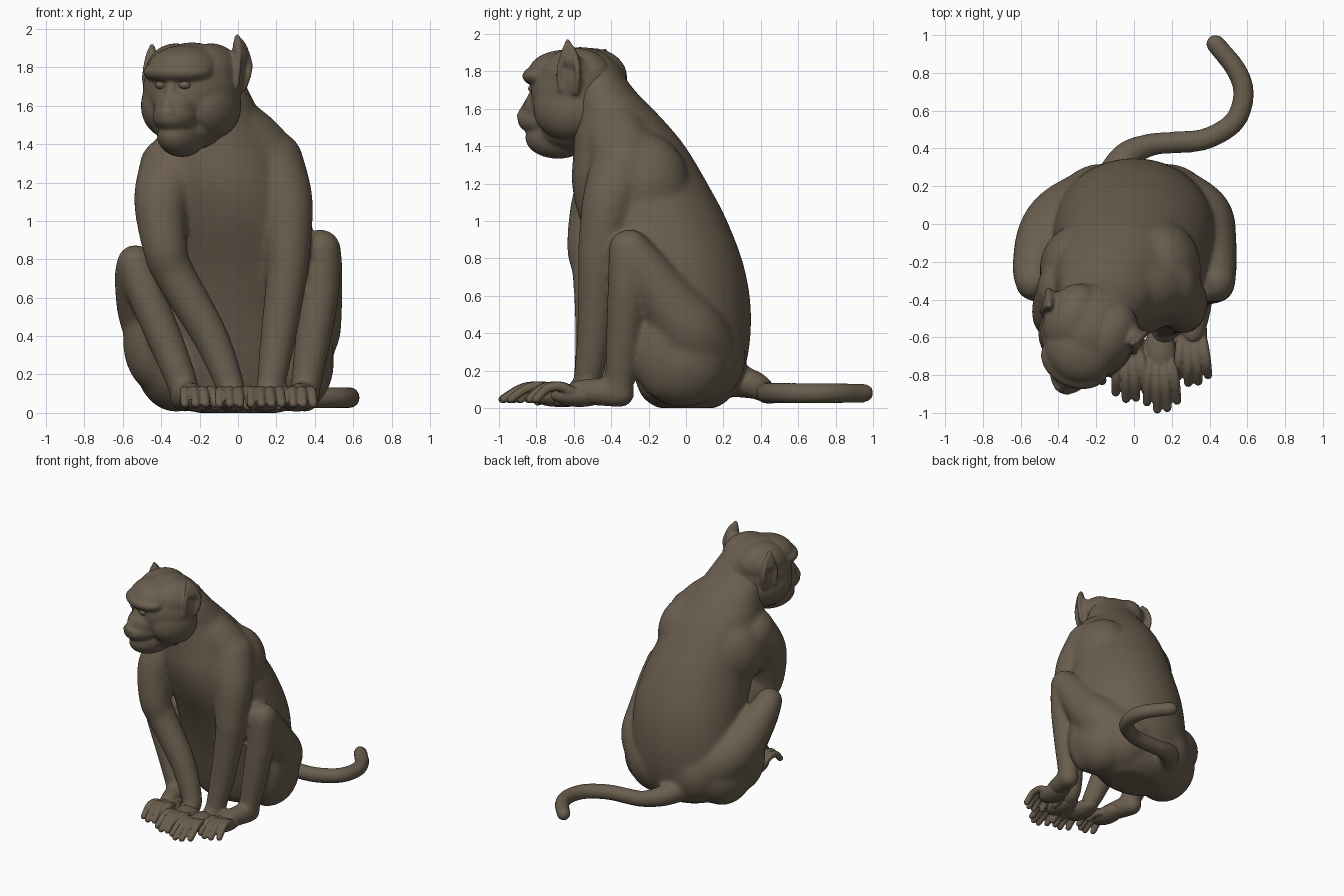
import bpy, bmesh, math
from mathutils import Vector, Matrix

if "Cube" in bpy.data.objects:
    bpy.data.objects.remove(bpy.data.objects["Cube"])

fur = bpy.data.materials.new("brown fur")
fur.diffuse_color = (0.145, 0.113, 0.077, 1)
fur.use_nodes = True
fur.node_tree.nodes["Principled BSDF"].inputs["Base Color"].default_value = fur.diffuse_color


def smooth_rows(rows, n=6):
    """Catmull-Rom interpolation of rows of numbers."""
    out = []
    for i in range(len(rows) - 1):
        a, b = rows[max(i - 1, 0)], rows[i]
        c, d = rows[i + 1], rows[min(i + 2, len(rows) - 1)]
        for k in range(n):
            t = k / n
            out.append([0.5 * (2 * q + (r - p) * t + (2 * p - 5 * q + 4 * r - s) * t * t
                               + (3 * q - p - 3 * r + s) * t ** 3)
                        for p, q, r, s in zip(a, b, c, d)])
    return out + [list(rows[-1])]


def loft(bm, rings, sides=24):
    """Closed skin over rings given as (centre, half-axis u, half-axis v)."""
    loops = []
    for c, u, v in rings:
        loops.append([bm.verts.new(c + u * math.cos(a) + v * math.sin(a))
                      for a in (2 * math.pi * i / sides for i in range(sides))])
    for lo, hi in zip(loops, loops[1:]):
        for i in range(sides):
            j = (i + 1) % sides
            bm.faces.new((lo[i], lo[j], hi[j], hi[i]))
    bm.faces.new(loops[0][::-1])
    bm.faces.new(loops[-1])


def tube(bm, rows, sides=20):
    """Round limb through rows of (x, y, z, radius) with rounded ends."""
    pts = smooth_rows(rows)
    cs = [Vector(p[:3]) for p in pts]
    rings, u = [], None
    last = len(cs) - 1
    for i, c in enumerate(cs):
        t = (cs[min(i + 1, last)] - cs[max(i - 1, 0)]).normalized()
        if u is None:
            u = t.orthogonal()
        u = (u - t * u.dot(t)).normalized()
        v, r = t.cross(u), pts[i][3]
        caps = [(0, 1)]
        if i == 0:
            caps = [(-math.cos(a), math.sin(a)) for a in (0.15, 0.5, 0.9, 1.25)] + caps
        if i == last:
            caps += [(math.cos(a), math.sin(a)) for a in (1.25, 0.9, 0.5, 0.15)]
        rings += [(c + t * r * o, u * r * k, v * r * k) for o, k in caps]
    loft(bm, rings, sides)


def blob(bm, centre, radii, frame=Matrix()):
    m = frame @ Matrix.Translation(centre) @ Matrix.Diagonal((*radii, 1))
    bmesh.ops.create_uvsphere(bm, u_segments=32, v_segments=20, radius=1, matrix=m)


def finish(bm, name, voxel=0, rounds=0, keep=0.5):
    """Fuse the overlapping shapes into one smooth, lighter skin."""
    bmesh.ops.recalc_face_normals(bm, faces=bm.faces)
    me = bpy.data.meshes.new(name)
    bm.to_mesh(me)
    bm.free()
    ob = bpy.data.objects.new(name, me)
    bpy.context.collection.objects.link(ob)
    if voxel:
        rm = ob.modifiers.new("fuse", 'REMESH')
        rm.mode, rm.voxel_size = 'VOXEL', voxel
        sm = ob.modifiers.new("soften", 'SMOOTH')
        sm.factor, sm.iterations = 0.5, rounds
        ob.modifiers.new("lighten", 'DECIMATE').ratio = keep
        bpy.context.view_layer.update()
        dg = bpy.context.evaluated_depsgraph_get()
        new = bpy.data.meshes.new_from_object(ob.evaluated_get(dg))
        ob.modifiers.clear()
        ob.data = me = new
    me.materials.clear()
    me.materials.append(fur)
    for p in me.polygons:
        p.use_smooth = True
        p.material_index = 0


# Torso: rows of height, centre x, half width, front y, back y
body = bmesh.new()
torso = [(0.0, 0, .22, -.15, .16), (.07, 0, .33, -.24, .25), (.25, 0, .40, -.30, .325),
         (.5, 0, .42, -.37, .348), (.75, 0, .425, -.46, .312), (1.0, -.02, .40, -.565, .22),
         (1.2, -.06, .37, -.61, .115), (1.4, -.10, .32, -.60, -.005),
         (1.55, -.14, .26, -.60, -.13), (1.7, -.175, .22, -.62, -.275),
         (1.82, -.20, .17, -.60, -.36), (1.89, -.21, .09, -.56, -.42)]
loft(body, [(Vector((x, (f + b) / 2, z)), Vector((w, 0, 0)), Vector((0, (b - f) / 2, 0)))
            for z, x, w, f, b in smooth_rows(torso)], 48)
# Shoulder blades and rump
blob(body, (.13, -.23, 1.19), (.225, .25, .28))
blob(body, (-.28, -.24, 1.16), (.22, .24, .28))
tube(body, [(-.08, -.40, 1.52, .17), (.06, -.35, 1.40, .18), (.15, -.32, 1.29, .185)])
for side in (1, -1):
    blob(body, (side * .17, .075, .28), (.25, .245, .265))

# Arms
tube(body, [(.165, -.33, 1.30, .18), (.245, -.41, 1.1, .147), (.26, -.46, .85, .118),
            (.255, -.47, .72, .108), (.21, -.49, .4, .094), (.17, -.53, .14, .075),
            (.155, -.58, .085, .066)])
tube(body, [(-.33, -.36, 1.26, .193), (-.40, -.47, 1.1, .144), (-.38, -.52, .86, .117),
            (-.33, -.50, .72, .108), (-.145, -.50, .4, .094), (-.04, -.53, .14, .075),
            (-.03, -.57, .085, .066)])

# Legs: haunch, thigh, shin and instep
blob(body, (.30, -.02, .26), (.20, .25, .255))
blob(body, (.35, -.12, .32), (.145, .17, .28))
tube(body, [(.25, .08, .32, .20), (.34, .02, .41, .19), (.38, -.08, .54, .165),
            (.42, -.22, .74, .127), (.43, -.30, .85, .108)])
tube(body, [(.43, -.31, .85, .105), (.425, -.315, .64, .105), (.39, -.335, .38, .094),
            (.355, -.355, .15, .08), (.35, -.37, .08, .074)])
tube(body, [(.35, -.35, .078, .076), (.33, -.47, .087, .075), (.31, -.58, .085, .066)])
blob(body, (-.32, -.02, .26), (.215, .25, .255))
blob(body, (-.43, -.10, .38), (.17, .18, .27))
tube(body, [(-.25, .08, .32, .20), (-.38, .01, .41, .19), (-.46, -.09, .53, .17),
            (-.525, -.23, .70, .122), (-.535, -.30, .78, .098)])
tube(body, [(-.535, -.31, .78, .095), (-.48, -.325, .62, .097), (-.37, -.35, .36, .092),
            (-.285, -.38, .14, .08), (-.275, -.39, .08, .074)])
tube(body, [(-.28, -.36, .078, .076), (-.255, -.47, .087, .075), (-.225, -.58, .085, .066)])

# Tail
tube(body, [(-.12, .22, .16, .10), (-.04, .36, .125, .078), (.09, .42, .09, .062),
            (.22, .432, .082, .06), (.38, .45, .08, .059), (.53, .54, .08, .058),
            (.58, .68, .08, .057), (.545, .81, .08, .056), (.43, .955, .08, .053)])
finish(body, "body", 0.014, 20)

# Head, in a frame turned to the animal's right: x forward, y to its left
H = Matrix.Translation((-.22, -.52, 0)) @ Matrix.Rotation(math.radians(-114), 4, 'Z')
head = bmesh.new()


def head_tube(rows):
    tube(head, [(*(H @ Vector(r[:3])), r[3]) for r in rows], 14)


blob(head, (.05, 0, 1.68), (.265, .255, .25), H)        # cranium
blob(head, (.14, 0, 1.795), (.195, .195, .12), H)       # forehead
blob(head, (.225, 0, 1.775), (.142, .19, .068), H)      # brow
blob(head, (.15, 0, 1.64), (.17, .18, .17), H)          # face
blob(head, (.22, 0, 1.60), (.155, .125, .11), H)
blob(head, (.24, 0, 1.54), (.17, .118, .09), H)         # muzzle
blob(head, (.18, 0, 1.445), (.185, .115, .112), H)      # jaw
blob(head, (.08, 0, 1.48), (.20, .17, .11), H)
head_tube([(.29, 0, 1.74, .03), (.325, 0, 1.66, .032), (.385, 0, 1.57, .03)])  # nose
for side, lift in ((1, 0), (-1, -.05)):
    blob(head, (.03, side * .10, 1.77), (.20, .15, .155), H)
    blob(head, (.06, side * .125, 1.60), (.20, .135, .17), H)   # cheek
    blob(head, (.385, side * .028, 1.565), (.025, .024, .02), H)  # nostril wing
    # ear: root, cup, raised rim and pointed tip
    e = side * .25
    head_tube([(-.03, side * .15, 1.77, .11), (-.01, e * .96, 1.85 + lift, .045)])
    blob(head, (-.01, e * .97, 1.79 + lift), (.062, .026, .13), H)
    head_tube([(.05, e * 1.02, 1.70 + lift, .016), (.055, e * 1.07, 1.80 + lift, .016),
               (.03, e * 1.03, 1.90 + lift, .018), (.01, e, 1.945 + lift, .015),
               (-.03, e * 1.06, 1.90 + lift, .018), (-.06, e * 1.12, 1.80 + lift, .018),
               (-.04, e * 1.02, 1.69 + lift, .018)])
    head_tube([(0, e, 1.86 + lift, .04), (.01, e * .98, 1.92 + lift, .028),
               (.015, e * .97, 1.962 + lift, .015)])
finish(head, "head", 0.0085, 14)

# Eyes
eyes = bmesh.new()
for side in (1, -1):
    blob(eyes, (.288, side * .066, 1.708), (.034, .034, .024), H)
finish(eyes, "eyes")


def paw(bm, x, y, yaw, reach, thumb):
    """Palm, four bent digits and a thumb, pointing forward."""
    m = Matrix.Translation((x, y, 0)) @ Matrix.Rotation(math.radians(yaw), 4, 'Z')
    blob(bm, (0, .02, .068), (.083, .155, .062), m)

    def digit(rows):
        tube(bm, [(*(m @ Vector(r[:3])), r[3]) for r in rows], 12)
    for i, k in enumerate((.86, 1, .98, .85)):
        o = i - 1.5
        digit([(o * .038, -.03, .09, .028), (o * .044, -.10 * k, .115, .027),
               (o * .050, -.18 * k, .105, .025), (o * .053, -reach * k, .048, .023)])
    digit([(thumb * .05, .04, .06, .028), (thumb * .09, -.02, .055, .025),
           (thumb * .095, -.09, .034, .022)])


hands = bmesh.new()
paw(hands, .14, -.70, 2, .28, -1)
paw(hands, -.025, -.665, 2, .26, 1)
finish(hands, "hands", 0.0065, 3, 0.4)

feet = bmesh.new()
paw(feet, .305, -.59, 2, .25, -1)
paw(feet, -.22, -.59, 6, .25, 1)
finish(feet, "feet", 0.0065, 3, 0.4)
